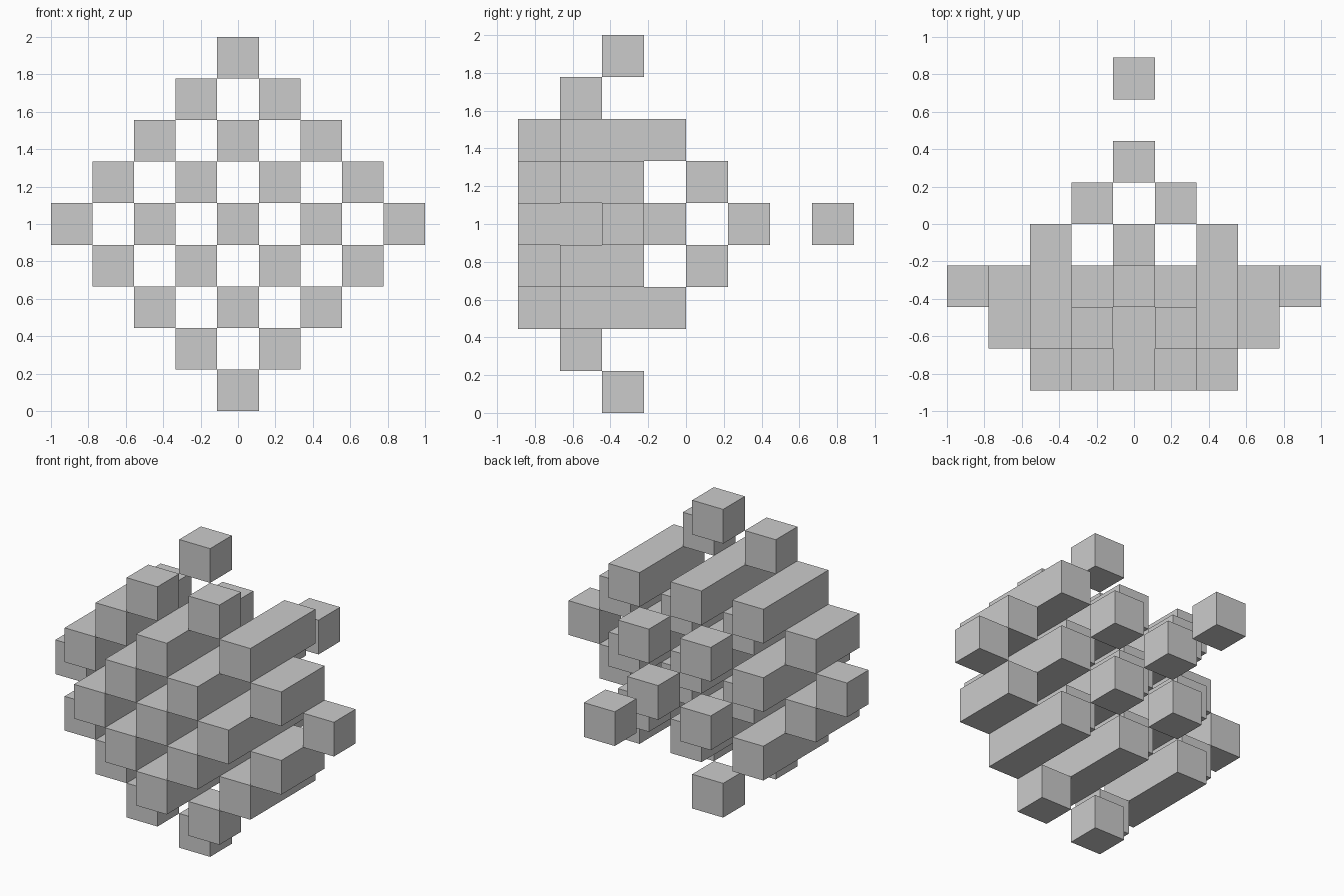
import bpy, bmesh
from mathutils import Matrix

if "Cube" in bpy.data.objects:
    bpy.data.objects.remove(bpy.data.objects["Cube"])

U = 2 / 9            # edge length of one cube cell
Y0 = -4 * U          # front plane

# (column, row) of one quadrant -> list of (first, last) depth cells
RUNS = {
    (0, 0): [(0, 3), (5, 5), (7, 7)],
    (1, 1): [(0, 2), (4, 4)],
    (2, 0): [(0, 3)],
    (0, 2): [(0, 3)],
    (2, 2): [(1, 3)],
    (3, 1): [(1, 2)],
    (1, 3): [(1, 1)],
    (4, 0): [(2, 2)],
    (0, 4): [(2, 2)],
}


def add_bar(name, col, row, first, last):
    """Square bar running along y from cell first to cell last."""
    length = (last - first + 1) * U
    bm = bmesh.new()
    bmesh.ops.create_cube(bm, size=1, matrix=Matrix.Diagonal((U, length, U, 1)))
    mesh = bpy.data.meshes.new(name)
    bm.to_mesh(mesh)
    bm.free()
    obj = bpy.data.objects.new(name, mesh)
    obj.location = (col * U, Y0 + first * U + length / 2, 1 + row * U)
    bpy.context.collection.objects.link(obj)


# Mirror every quadrant entry left/right and up/down
for (c, r), runs in RUNS.items():
    for col in sorted({c, -c}):
        for row in sorted({r, -r}):
            for first, last in runs:
                add_bar("cube" if first == last else "bar", col, row, first, last)
